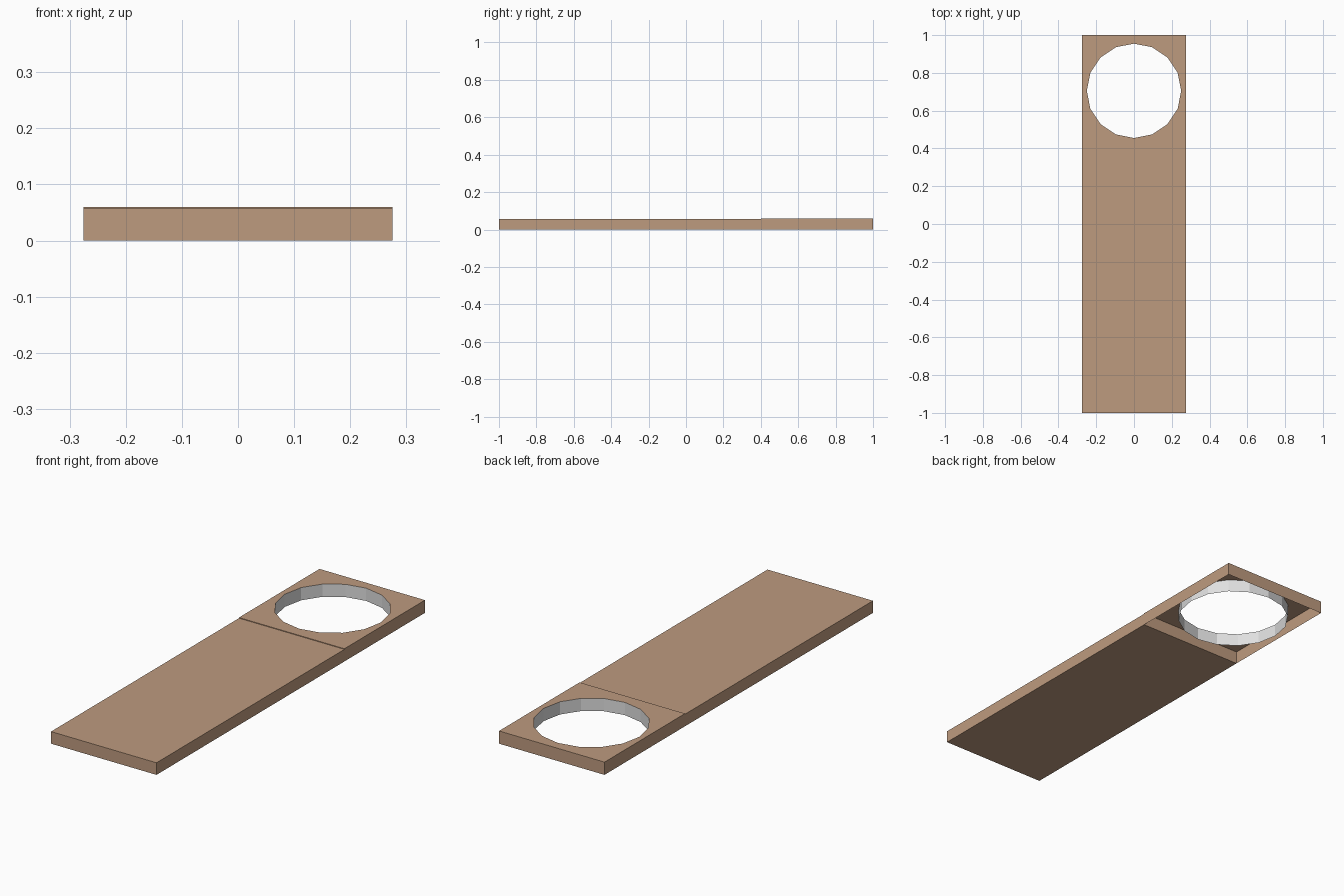
import bpy, bmesh, math

if "Cube" in bpy.data.objects:
    bpy.data.objects.remove(bpy.data.objects["Cube"])

W, SPLIT, TOP, SLAB_TOP = 0.275, 0.40, 0.06, 0.057
HOLE_Y, HOLE_R, SIDES = 0.705, 0.25, 16


def material(name, color):
    m = bpy.data.materials.new(name)
    m.diffuse_color = (*color, 1)
    m.use_nodes = True
    m.node_tree.nodes["Principled BSDF"].inputs["Base Color"].default_value = m.diffuse_color
    return m


wood = material("tan wood", (0.515, 0.328, 0.212))
metal = material("light grey metal", (0.75, 0.75, 0.75))


def finish(name, bm, mat):
    me = bpy.data.meshes.new(name)
    bm.to_mesh(me)
    bm.free()
    me.materials.append(mat)
    ob = bpy.data.objects.new(name, me)
    bpy.context.collection.objects.link(ob)
    return ob


def loop(bm, pts, z):
    return [bm.verts.new((x, y, z)) for x, y in pts]


def walls(bm, low, high):
    n = len(low)
    for i in range(n):
        j = (i + 1) % n
        bm.faces.new((low[i], low[j], high[j], high[i]))


def rect(y0, y1):
    return [(-W, y0), (W, y0), (W, y1), (-W, y1)]


circle = [(HOLE_R * math.sin(2 * math.pi * i / SIDES),
           HOLE_Y + HOLE_R * math.cos(2 * math.pi * i / SIDES)) for i in range(SIDES)]

# solid long board (its back end is closed by the frame wall)
bm = bmesh.new()
low, high = loop(bm, rect(-1, SPLIT), 0), loop(bm, rect(-1, SPLIT), SLAB_TOP)
walls(bm, low, high)
bm.faces.new(high)
bm.faces.new(low[::-1])
bm.faces.remove([f for f in bm.faces if f.normal.length >= 0
                 and all(abs(v.co.y - SPLIT) < 1e-5 for v in f.verts)][0])
finish("long_board", bm, wood)

# thin shell frame, open below, with a round hole in its top
bm = bmesh.new()
low, high = loop(bm, rect(SPLIT, 1), 0), loop(bm, rect(SPLIT, 1), TOP)
walls(bm, low, high)
rim = loop(bm, circle, TOP)
edges = [bm.edges.get((a[i], a[(i + 1) % len(a)])) or
         bm.edges.new((a[i], a[(i + 1) % len(a)])) for a in (high, rim) for i in range(len(a))]
bmesh.ops.triangle_fill(bm, edges=edges, use_beauty=True, normal=(0, 0, 1))
bm.normal_update()
for f in bm.faces:
    if f.normal.z < -0.5:
        f.normal_flip()
finish("hole_frame", bm, wood)

# grey liner ring inside the hole
bm = bmesh.new()
walls(bm, loop(bm, circle, 0), loop(bm, circle, TOP))
finish("hole_liner", bm, metal)
